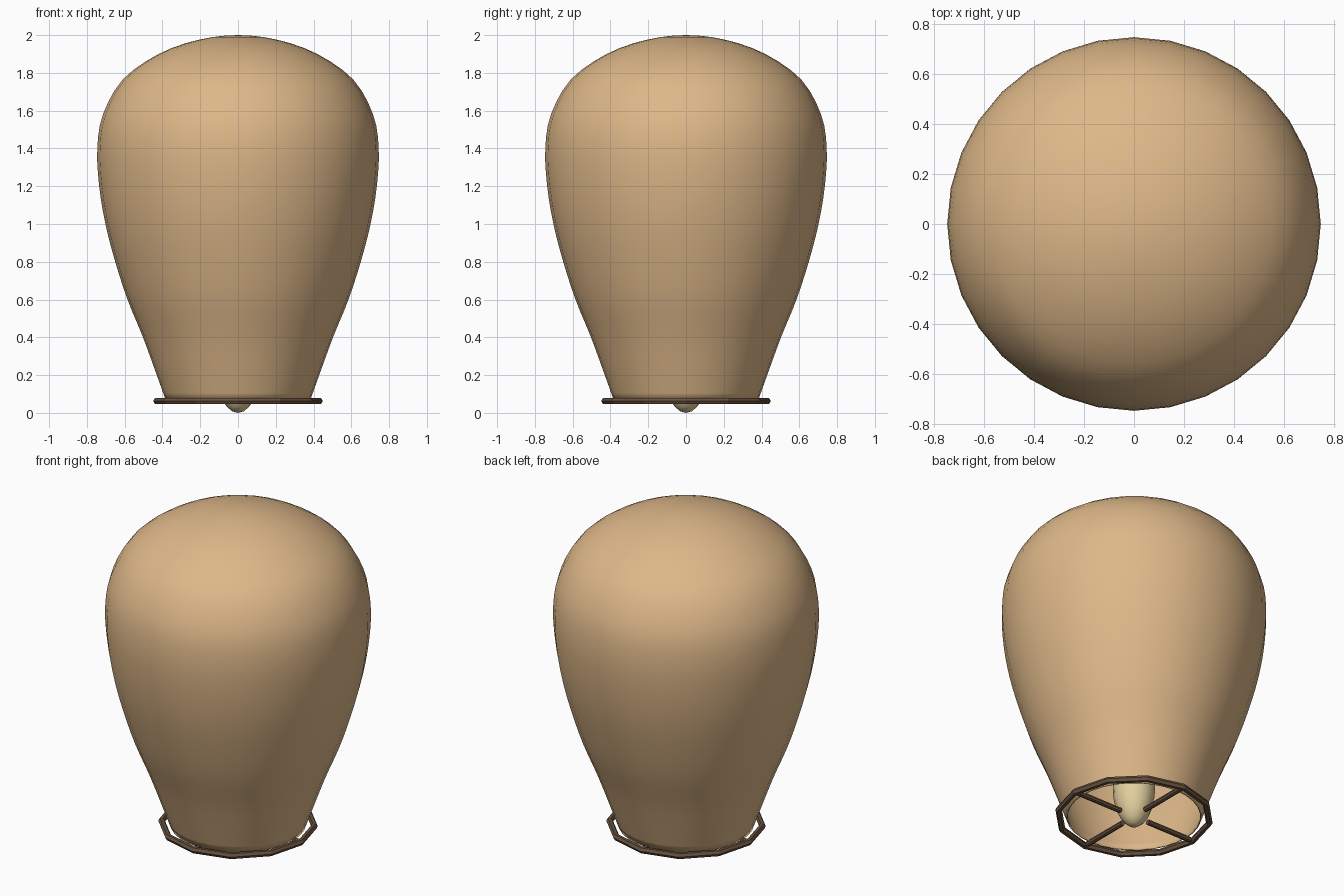
import bpy, bmesh, math
from mathutils import Vector, Matrix

cube = bpy.data.objects.get("Cube")
if cube:
    bpy.data.objects.remove(cube, do_unlink=True)


def material(name, color):
    m = bpy.data.materials.new(name)
    m.use_nodes = True
    m.diffuse_color = (*color, 1)
    m.node_tree.nodes["Principled BSDF"].inputs["Base Color"].default_value = (*color, 1)
    return m


paper = material("tan paper", (0.73, 0.48, 0.25))
wood = material("brown bamboo", (0.14, 0.085, 0.05))
wax = material("pale yellow wax", (0.76, 0.63, 0.34))


def finish(name, bm, mat, smooth):
    mesh = bpy.data.meshes.new(name)
    bmesh.ops.recalc_face_normals(bm, faces=bm.faces)
    bm.to_mesh(mesh)
    bm.free()
    mesh.materials.append(mat)
    for p in mesh.polygons:
        p.use_smooth = smooth
    obj = bpy.data.objects.new(name, mesh)
    bpy.context.collection.objects.link(obj)
    return obj


def smooth_path(pts, steps):
    """Catmull-Rom curve through the points."""
    p = [Vector(q) for q in pts]
    p = [2 * p[0] - p[1]] + p + [Vector((-p[-2].x, p[-2].y))]
    out = []
    for a, b, c, d in zip(p, p[1:], p[2:], p[3:]):
        for i in range(steps):
            t = i / steps
            out.append(0.5 * (2 * b + (c - a) * t + (2 * a - 5 * b + 4 * c - d) * t ** 2
                              + (3 * b - a - 3 * c + d) * t ** 3))
    return out + [p[-2]]


def lathe(bm, profile, sides):
    verts = [bm.verts.new((q.x, 0, q.y)) for q in profile]
    edges = [bm.edges.new(pair) for pair in zip(verts, verts[1:])]
    bmesh.ops.spin(bm, geom=verts + edges, cent=(0, 0, 0), axis=(0, 0, 1),
                   angle=math.tau, steps=sides)
    bmesh.ops.remove_doubles(bm, verts=bm.verts, dist=0.0005)


# Paper envelope: open at the mouth, thin wall
profile = [(0.38, 0.06), (0.43, 0.2), (0.503, 0.4), (0.585, 0.6), (0.65, 0.8),
           (0.702, 1.0), (0.735, 1.2), (0.745, 1.4), (0.715, 1.58), (0.61, 1.765),
           (0.42, 1.9), (0.21, 1.975), (0, 2.0)]
bm = bmesh.new()
lathe(bm, smooth_path(profile, 3), 32)
envelope = finish("paper_envelope", bm, paper, True)
wall = envelope.modifiers.new("wall", 'SOLIDIFY')
wall.thickness = 0.008
wall.offset = -1

# Twelve-sided hoop around the mouth
HOOP_R, HOOP_Z, TUBE = 0.43, 0.063, 0.019
bm = bmesh.new()
section = [Vector((HOOP_R + TUBE * math.cos(i * math.tau / 6),
                   HOOP_Z + TUBE * math.sin(i * math.tau / 6))) for i in range(7)]
lathe(bm, section, 12)
finish("mouth_hoop", bm, wood, False)

# Four spokes from the hoop to the fuel cell
INNER = 0.1
for i, side in enumerate(("left", "back", "right", "front")):
    bm = bmesh.new()
    place = (Matrix.Rotation(i * math.pi / 2, 4, 'Z')
             @ Matrix.Translation(((HOOP_R + INNER) / 2, 0, HOOP_Z))
             @ Matrix.Rotation(math.pi / 2, 4, 'Y'))
    bmesh.ops.create_cone(bm, cap_ends=True, segments=8, radius1=0.016, radius2=0.016,
                          depth=HOOP_R - INNER, matrix=place)
    finish("spoke_" + side, bm, wood, False)

# Egg-shaped fuel cell hanging in the middle
bm = bmesh.new()
bmesh.ops.create_uvsphere(bm, u_segments=16, v_segments=12, radius=1,
                          matrix=Matrix.Translation((0, 0, 0.25))
                          @ Matrix.Diagonal((0.12, 0.12, 0.25, 1)))
finish("fuel_cell", bm, wax, True)
